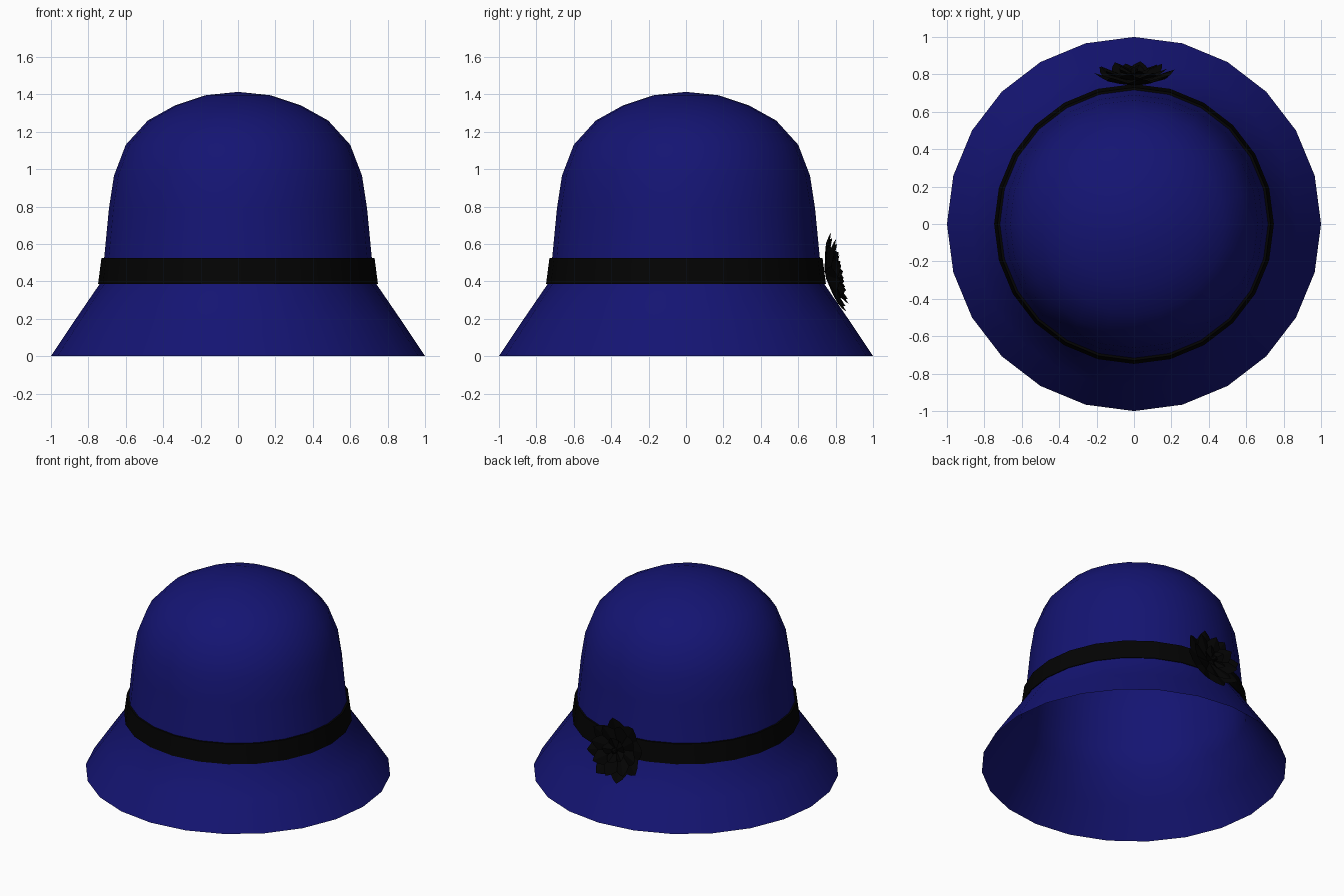
import bpy, bmesh, math
from mathutils import Matrix, Vector

if "Cube" in bpy.data.objects:
    bpy.data.objects.remove(bpy.data.objects["Cube"])

SIDES = 24


def material(name, rgb):
    m = bpy.data.materials.new(name)
    m.diffuse_color = (*rgb, 1)
    m.use_nodes = True
    m.node_tree.nodes["Principled BSDF"].inputs["Base Color"].default_value = m.diffuse_color
    return m


def finish(name, bm, mat, smooth=None):
    me = bpy.data.meshes.new(name)
    bm.to_mesh(me)
    bm.free()
    me.materials.append(mat)
    ob = bpy.data.objects.new(name, me)
    bpy.context.collection.objects.link(ob)
    if smooth:
        bpy.ops.object.select_all(action='DESELECT')
        ob.select_set(True)
        bpy.context.view_layer.objects.active = ob
        bpy.ops.object.shade_smooth_by_angle(angle=math.radians(smooth))
    return ob


def lathe(name, profile, mat, smooth=40):
    """Revolve (radius, z) points about z; radius 0 makes a pole."""
    bm = bmesh.new()
    vs = [bm.verts.new((r, 0, z)) for r, z in profile]
    edges = [bm.edges.new(p) for p in zip(vs, vs[1:])]
    bmesh.ops.spin(bm, geom=vs + edges, cent=(0, 0, 0), axis=(0, 0, 1),
                   angle=math.tau, steps=SIDES, use_duplicate=False)
    bmesh.ops.remove_doubles(bm, verts=bm.verts, dist=0.0005)
    bmesh.ops.recalc_face_normals(bm, faces=bm.faces)
    return finish(name, bm, mat, smooth)


felt = material("navy_felt", (0.007, 0.007, 0.17))
ribbon = material("black_ribbon", (0.001, 0.001, 0.001))

# Crown and flared brim, one open sheet
lathe("hat_body", [(1, 0), (0.87, 0.195), (0.74, 0.385), (0.715, 0.53),
                   (0.69, 0.79), (0.663, 0.965), (0.6, 1.13), (0.482, 1.26),
                   (0.338, 1.34), (0.172, 1.395), (0, 1.413)], felt)

# Ribbon band wrapped outside the base of the crown
lathe("hat_band", [(0.742, 0.387), (0.748, 0.387), (0.73, 0.525), (0.717, 0.525)], ribbon)


def petal(bm, angle, length, width, rise, lift):
    """Folded pointed petal: a raised middle rib with drooping sides."""
    rot = Matrix.Rotation(angle, 4, 'Z')
    rows = []
    for t, w in ((0.06, 0.2), (0.4, 0.75), (0.7, 1.0), (0.88, 0.55)):
        rows.append([bm.verts.new(rot @ Vector((t * length, s * w * width,
                                                lift + rise * t - abs(s) * w * 0.014)))
                     for s in (-1, 0, 1)])
    tip = bm.verts.new(rot @ Vector((length, 0, lift + rise)))
    for a, b in zip(rows, rows[1:]):
        for i in (0, 1):
            bm.faces.new((a[i], b[i], b[i + 1], a[i + 1]))
    for i in (0, 1):
        bm.faces.new((rows[-1][i], tip, rows[-1][i + 1]))


# Flower at the back: three rings of petals and a small button
bm = bmesh.new()
for count, length, width, rise, lift, turn in ((8, 0.22, 0.07, 0.075, 0.0, 0.2),
                                               (8, 0.18, 0.058, 0.07, 0.025, 0.6),
                                               (5, 0.09, 0.04, 0.04, 0.055, 0.0)):
    for i in range(count):
        petal(bm, turn + math.tau * i / count, length, width, rise, lift)
bmesh.ops.create_icosphere(bm, subdivisions=1, radius=0.024,
                           matrix=Matrix.Translation((0, 0, 0.075)))
# Face backwards, tilted up to lie along the flare
bm.transform(Matrix.Translation((0, 0.743, 0.435)) @ Matrix.Rotation(math.radians(-79), 4, 'X'))
finish("flower", bm, ribbon)
